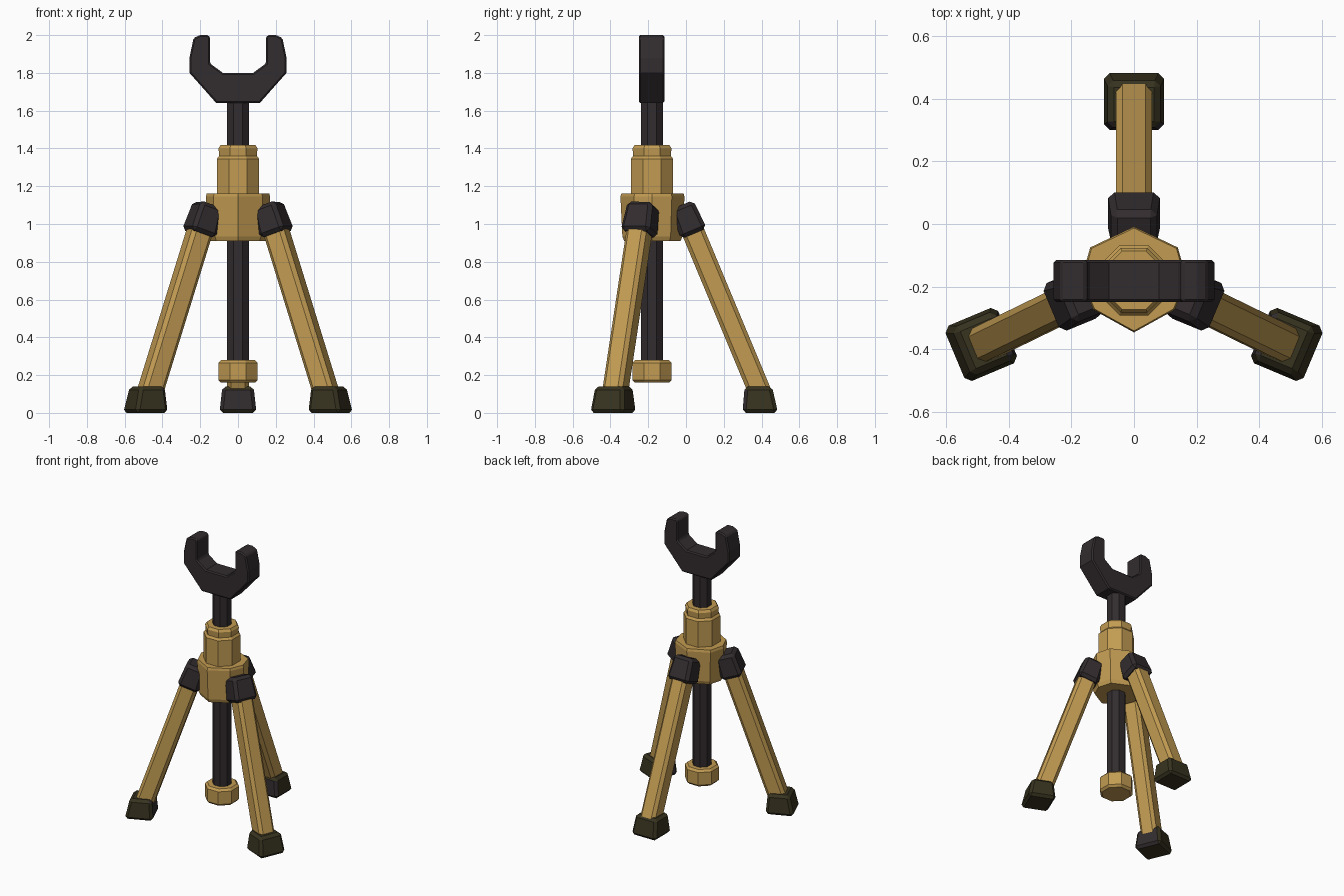
import bpy, bmesh, math
from mathutils import Vector, Matrix

if "Cube" in bpy.data.objects:
    bpy.data.objects.remove(bpy.data.objects["Cube"])

CY = -0.18  # depth of the centre column


def material(name, rgb):
    m = bpy.data.materials.new(name)
    m.diffuse_color = (*rgb, 1)
    m.use_nodes = True
    m.node_tree.nodes["Principled BSDF"].inputs["Base Color"].default_value = m.diffuse_color
    return m


GOLD = material("brass gold", (0.54, 0.33, 0.085))
DARK = material("charcoal", (0.032, 0.025, 0.027))
OLIVE = material("dark olive", (0.038, 0.033, 0.014))


def finish(name, bm, mats, bevel):
    bmesh.ops.recalc_face_normals(bm, faces=bm.faces)
    me = bpy.data.meshes.new(name)
    bm.to_mesh(me)
    bm.free()
    for m in mats:
        me.materials.append(m)
    ob = bpy.data.objects.new(name, me)
    bpy.context.collection.objects.link(ob)
    if bevel:
        mod = ob.modifiers.new("bevel", 'BEVEL')
        mod.width = bevel
        mod.segments = 1
        mod.limit_method = 'ANGLE'
        mod.angle_limit = math.radians(50)
    return ob


def loft(name, rings, mat, bevel=0):
    """Join equal rings of points with quads and cap both ends."""
    bm = bmesh.new()
    vs = [[bm.verts.new(p) for p in r] for r in rings]
    n = len(vs[0])
    for a, b in zip(vs, vs[1:]):
        for i in range(n):
            j = (i + 1) % n
            bm.faces.new((a[i], a[j], b[j], b[i]))
    bm.faces.new(vs[0])
    bm.faces.new(vs[-1])
    return finish(name, bm, [mat], bevel)


def octagon(name, profile, mat):
    """Eight-sided lathe; profile holds (flat radius, z)."""
    k = 1 / math.cos(math.pi / 8)
    ang = [math.pi / 8 + i * math.pi / 4 for i in range(8)]
    return loft(name, [[(r * k * math.cos(a), CY + r * k * math.sin(a), z)
                        for a in ang] for r, z in profile], mat)


def tapered_box(name, centre, axis, out, low, high, height, mats, bevel, shift=0):
    """Box along axis, its local y facing out; inner faces may get a second colour."""
    z = axis.normalized()
    y = (out - z * out.dot(z)).normalized()
    x = y.cross(z)
    bm = bmesh.new()
    bmesh.ops.create_cube(bm, size=1)
    for v in bm.verts:
        s = high if v.co.z > 0 else low
        off = shift if v.co.z > 0 else 0
        v.co = Vector((v.co.x * s[0], v.co.y * s[1] + off, v.co.z * height))
    if len(mats) > 1:
        bm.normal_update()
        for f in bm.faces:
            if f.normal.y < -0.5:
                f.material_index = 1
    rot = Matrix((x, y, z)).transposed().to_4x4()
    bm.transform(Matrix.Translation(centre) @ rot)
    return finish(name, bm, mats, bevel)


# Centre column, bottom knob and collar
octagon("centre_column", [(0.058, 0.2), (0.058, 1.7)], DARK)
octagon("bottom_knob", [(0.09, 0.16), (0.104, 0.175), (0.104, 0.265), (0.09, 0.28)], GOLD)
octagon("collar", [(0.112, 1.12), (0.112, 1.345), (0.1, 1.36), (0.103, 1.40),
                   (0.093, 1.417)], GOLD)

# Faceted hub
half = [(0, 0.172), (0.14, 0.105), (0.17, 0), (0.13, -0.095)]
outline = half + [(0, -0.167)] + [(-x, y) for x, y in half[:0:-1]]
loft("hub", [[(x * s, CY + y * s, z) for x, y in outline]
             for s, z in ((0.88, 0.91), (0.94, 0.935), (1, 1.145), (0.97, 1.162))], GOLD)

# Fork cradle
arm = [(0.115, 1.64), (0.257, 1.80), (0.257, 1.88), (0.235, 1.985), (0.2, 2.0),
       (0.155, 2.0), (0.148, 1.985), (0.148, 1.85), (0.08, 1.80)]
shape = arm + [(-x, z) for x, z in arm[::-1]]
loft("fork_cradle", [[(x, y, z) for x, z in shape] for y in (-0.25, -0.115)], DARK, 0.008)

# Legs, brackets and feet: (name, bracket centre, leg bottom, foot centre)
UP = Vector((0, 0, 1))
legs = [("back", (0, 0.01, 1.025), (0, 0.40, 0.09), (0, 0.393))]
for side, s in (("left", -1), ("right", 1)):
    legs.append((side, (s * 0.183, -0.237, 1.025), (s * 0.472, -0.378, 0.09),
                 (s * 0.49, -0.386)))
for name, top, bottom, foot in legs:
    top, bottom = Vector(top), Vector(bottom)
    out = Vector((foot[0], foot[1] - CY, 0)).normalized()
    axis = top - bottom
    tapered_box(name + "_leg", (top + bottom) / 2, axis, out, (0.115, 0.12),
                (0.115, 0.12), axis.length, [GOLD], 0.02)
    tapered_box(name + "_bracket", top, axis, out, (0.168, 0.148),
                (0.145, 0.13), 0.165, [DARK], 0.02)
    tapered_box(name + "_foot", Vector((foot[0], foot[1], 0.07)), UP, out,
                (0.196, 0.188), (0.165, 0.145), 0.14, [OLIVE, DARK], 0.018, -0.01)
